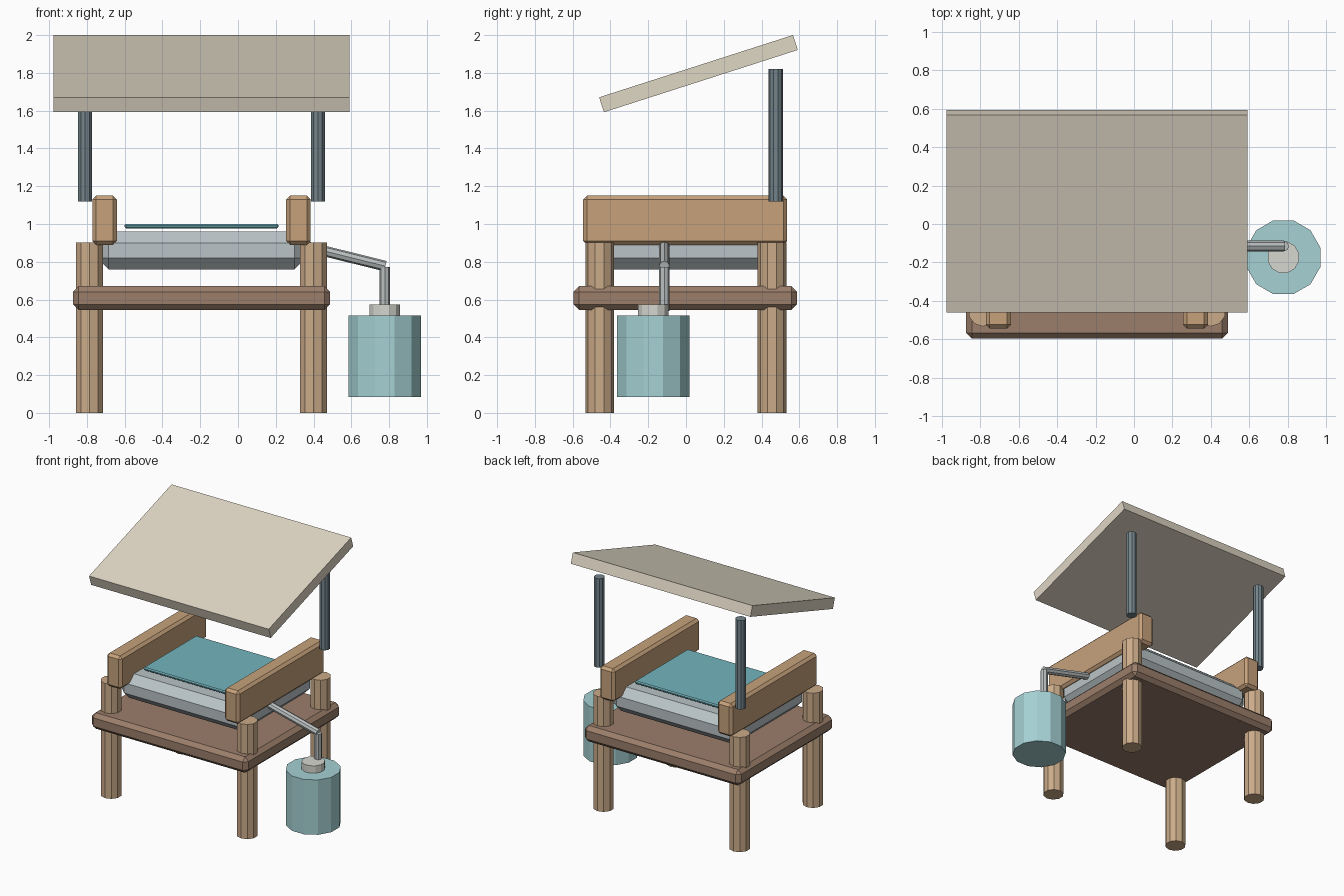
import bpy, bmesh, math
from mathutils import Matrix, Vector

if "Cube" in bpy.data.objects:
    bpy.data.objects.remove(bpy.data.objects["Cube"])

CX = -0.193  # centre line of the frame


def material(name, rgb):
    m = bpy.data.materials.new(name)
    m.diffuse_color = (*rgb, 1)
    m.use_nodes = True
    m.node_tree.nodes["Principled BSDF"].inputs["Base Color"].default_value = m.diffuse_color
    return m


LEG = material("light_wood", (0.60, 0.41, 0.25))
BEAM = material("beam_wood", (0.57, 0.36, 0.20))
DECK = material("dark_wood", (0.33, 0.21, 0.145))
TRAY = material("pale_metal", (0.49, 0.55, 0.57))
TEAL = material("teal", (0.17, 0.46, 0.51))
CREAM = material("cream", (0.74, 0.68, 0.56))
STEEL = material("blue_steel", (0.17, 0.23, 0.26))
AQUA = material("aqua", (0.38, 0.64, 0.66))
CAP = material("off_white", (0.68, 0.68, 0.63))
PIPE = material("pipe_grey", (0.50, 0.53, 0.53))


def finish(name, bm, mat):
    me = bpy.data.meshes.new(name)
    bm.to_mesh(me)
    bm.free()
    me.materials.append(mat)
    ob = bpy.data.objects.new(name, me)
    bpy.context.collection.objects.link(ob)
    return ob


def box(name, centre, size, mat, bevel=0, tilt=0):
    """Box with single-step chamfers, optionally tilted about x."""
    bm = bmesh.new()
    bmesh.ops.create_cube(bm, size=1)
    bmesh.ops.scale(bm, vec=size, verts=bm.verts)
    if bevel:
        bmesh.ops.bevel(bm, geom=bm.edges[:], offset=bevel, segments=1,
                        profile=0.5, affect='EDGES')
    bmesh.ops.transform(bm, verts=bm.verts, matrix=Matrix.Translation(centre)
                        @ Matrix.Rotation(tilt, 4, 'X'))
    return finish(name, bm, mat)


def rod(name, a, b, r, sides, mat, spin=0):
    """Flat-sided cylinder from point a to point b."""
    a, b = Vector(a), Vector(b)
    d = b - a
    bm = bmesh.new()
    bmesh.ops.create_cone(bm, cap_ends=True, segments=sides, radius1=r,
                          radius2=r, depth=d.length)
    bmesh.ops.transform(bm, verts=bm.verts, matrix=Matrix.Translation((a + b) / 2)
                        @ d.to_track_quat('Z', 'Y').to_matrix().to_4x4()
                        @ Matrix.Rotation(spin, 4, 'Z'))
    return finish(name, bm, mat)


for side, s in (("left", -1), ("right", 1)):
    # legs
    for end, y in (("front", -0.457), ("back", 0.455)):
        x = CX + s * 0.593
        rod(f"{end}_{side}_leg", (x, y, 0), (x, y, 0.903), 0.076, 10, LEG)
    # side beams
    box(f"{side}_beam", (CX + s * 0.513, -0.004, 1.02), (0.13, 1.08, 0.26), BEAM, 0.02)
    # roof posts
    x = CX + s * 0.616
    rod(f"{side}_roof_post", (x, 0.475, 1.12), (x, 0.475, 1.82), 0.039, 10, STEEL)

# shelf, tray and panel
box("shelf", (CX, -0.004, 0.608), (1.362, 1.185, 0.126), DECK, 0.03)
box("tray", (CX, 0, 0.86), (1.105, 0.88, 0.20), TRAY, 0.06)
box("tray_panel", (CX, 0.005, 0.989), (0.815, 0.66, 0.024), TEAL, 0.008)

# tilted roof
box("roof", (CX, 0.066, 1.796), (1.565, 1.078, 0.083), CREAM, 0, math.radians(17.8))

# drain pipe and collecting tank
rod("drain_pipe", (0.34, -0.115, 0.886), (0.78, -0.115, 0.777), 0.028, 8, PIPE)
rod("down_pipe", (0.778, -0.115, 0.54), (0.778, -0.115, 0.772), 0.028, 8, PIPE)
rod("tank", (0.777, -0.173, 0.083), (0.777, -0.173, 0.515), 0.199, 12, AQUA, math.radians(15))
rod("tank_cap", (0.777, -0.173, 0.505), (0.777, -0.173, 0.573), 0.084, 12, CAP, math.radians(15))
